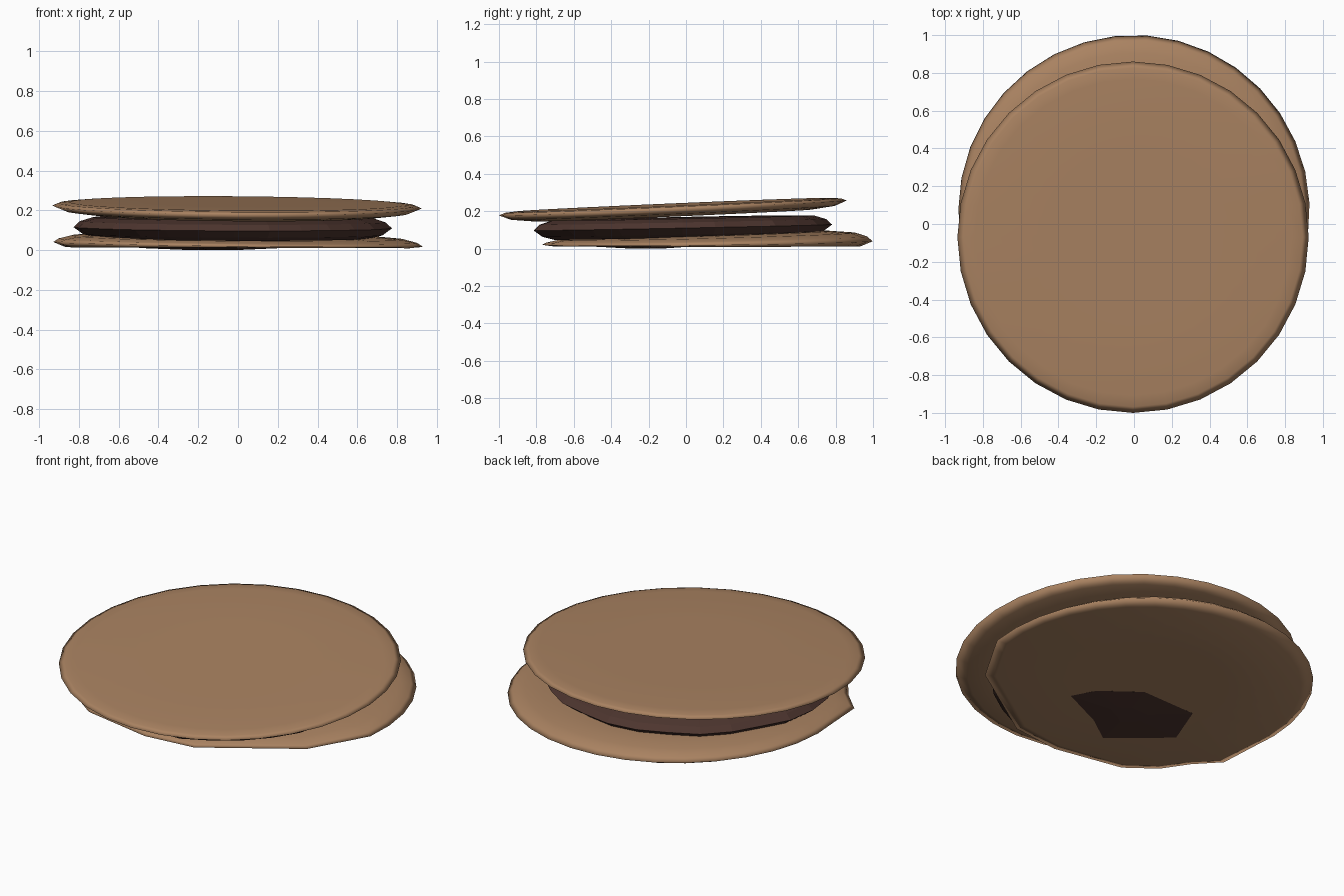
import bpy, bmesh, math, random

if "Cube" in bpy.data.objects:
    bpy.data.objects.remove(bpy.data.objects["Cube"])
random.seed(4)


def material(name, rgb):
    m = bpy.data.materials.new(name)
    m.diffuse_color = (*rgb, 1)
    m.use_nodes = True
    m.node_tree.nodes["Principled BSDF"].inputs["Base Color"].default_value = m.diffuse_color
    return m


biscuit = material("biscuit brown", (0.40, 0.225, 0.12))
filling = material("dark chocolate", (0.075, 0.036, 0.028))


def circle(cx, cy, r, n, jitter=0.0, a0=0, a1=360, closed=True):
    pts = []
    for i in range(n):
        a = math.radians(a0 + (a1 - a0) * i / (n if closed else n - 1))
        q = r * (1 - random.random() * jitter)
        pts.append((cx + q * math.cos(a), cy + q * math.sin(a)))
    return pts


def disc(name, outline, centre, rings, height, mat, smooth=True):
    """Stack scaled copies of an outline; height(x, y, offset) gives z."""
    bm = bmesh.new()
    cx, cy = centre
    loops = []
    for s, off in rings:
        loop = []
        for x, y in outline:
            px, py = cx + (x - cx) * s, cy + (y - cy) * s
            loop.append(bm.verts.new((px, py, height(px, py, off))))
        loops.append(loop)
    n = len(outline)
    for a, b in zip(loops, loops[1:]):
        for i in range(n):
            j = (i + 1) % n
            bm.faces.new((a[i], a[j], b[j], b[i]))
    for loop, off in ((loops[0], rings[0][1]), (loops[-1], rings[-1][1])):
        c = bm.verts.new((cx, cy, height(cx, cy, off)))
        for i in range(n):
            bm.faces.new((loop[i], loop[(i + 1) % n], c))
    bmesh.ops.recalc_face_normals(bm, faces=bm.faces)
    me = bpy.data.meshes.new(name)
    bm.to_mesh(me)
    bm.free()
    me.materials.append(mat)
    for p in me.polygons:
        p.use_smooth = smooth
    ob = bpy.data.objects.new(name, me)
    bpy.context.collection.objects.link(ob)
    return ob


# Tilted top biscuit
disc("top_biscuit", circle(-0.005, -0.07, 0.93, 32), (0, -0.07),
     [(0.5, -0.042), (0.8, -0.04), (0.93, -0.026), (1, 0.0), (0.965, 0.013), (0.9, 0.018), (0.5, 0.018)],
     lambda x, y, o: 0.217 + 0.043 * (y + 0.07) - 0.008 * x + o, biscuit)

# Bottom biscuit: round at the back, broken along the front
broken = [(-0.90, -0.31), (-0.77, -0.44), (-0.67, -0.58), (-0.50, -0.70), (-0.08, -0.77),
          (0.22, -0.73), (0.73, -0.39), (0.87, -0.15)]
arc = circle(0, 0.07, 0.93, 20, 0, -8, 190, False)


def lower_height(x, y, o):
    if o < 0:
        return 0.012 - 0.003 * x      # flat underside
    return 0.028 + 0.012 * y - 0.013 * x + o * (1 + 0.4 * y)


disc("bottom_biscuit", arc + broken, (0, 0.07),
     [(0.5, -1), (0.93, -1), (1, 0.0), (0.97, 0.018), (0.9, 0.034), (0.75, 0.044), (0.5, 0.047)],
     lower_height, biscuit)

# Chunky filling between the biscuits
disc("filling", circle(-0.02, -0.02, 0.81, 28, 0.04), (-0.02, -0.02),
     [(0.5, -0.055), (0.86, -0.052), (0.94, -0.035), (1, 0.0), (0.96, 0.03), (0.88, 0.05), (0.5, 0.055)],
     lambda x, y, o: 0.113 + 0.02 * y - 0.004 * x + o, filling, False)

# Filling breaking through the underside
patch = [(0.23, -0.26), (0.16, -0.13), (-0.05, 0.03), (-0.40, 0.02), (-0.50, -0.24), (-0.20, -0.50), (-0.04, -0.385)]
disc("filling_underside", patch, (-0.12, -0.2),
     [(0.3, 0.0), (1, 0.011), (0.9, 0.03)], lambda x, y, o: o, filling, False)
